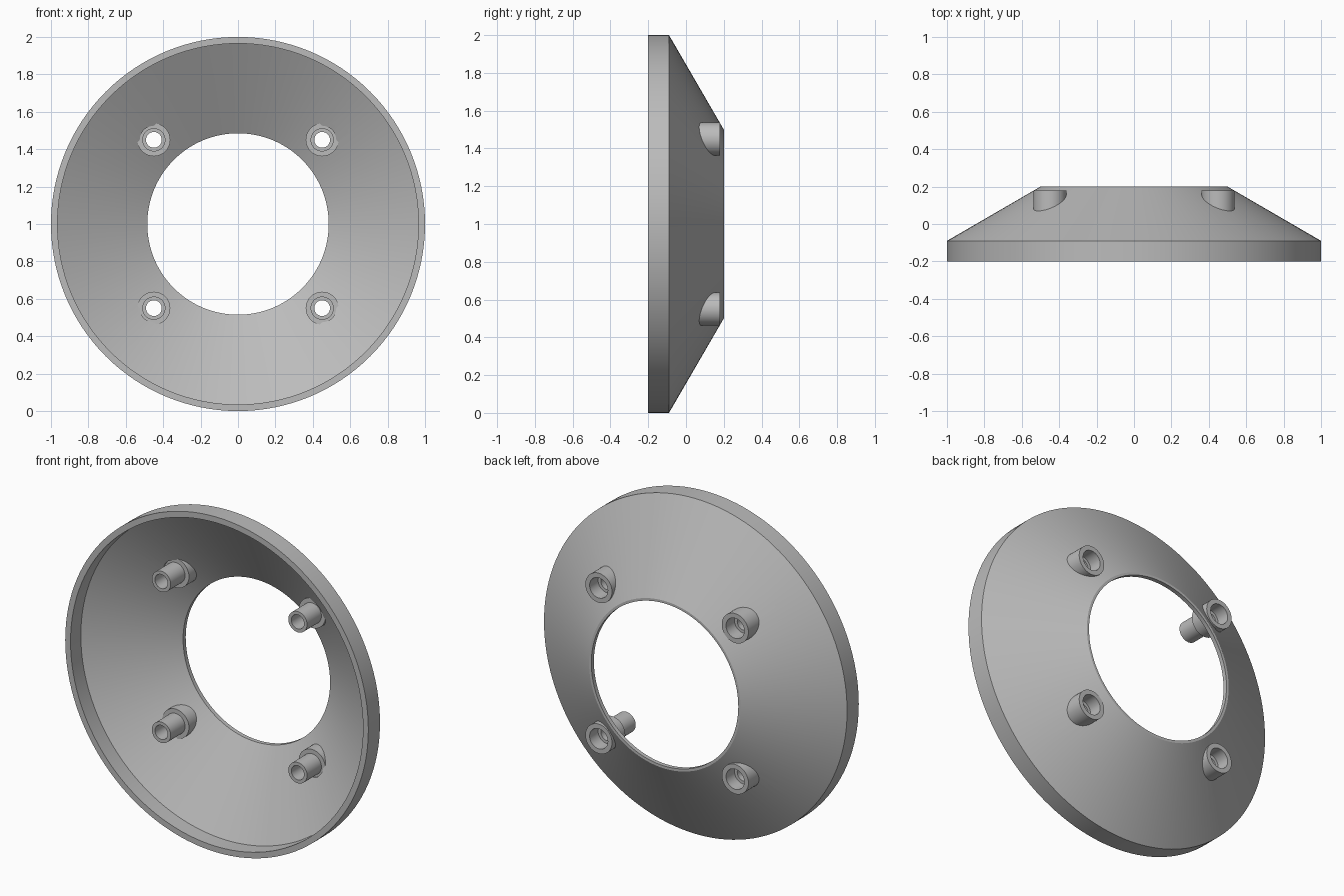
import bpy, bmesh, math
from mathutils import Vector

if "Cube" in bpy.data.objects:
    bpy.data.objects.remove(bpy.data.objects["Cube"], do_unlink=True)

grey = bpy.data.materials.new("plain grey")
grey.use_nodes = True
colour = (0.5, 0.5, 0.5, 1)
grey.diffuse_color = colour
grey.node_tree.nodes["Principled BSDF"].inputs["Base Color"].default_value = colour


def lathe(name, profile, centre, steps):
    """Revolve a closed (radius, y) profile about a line along y."""
    bm = bmesh.new()
    verts = [bm.verts.new((r, y, 0)) for r, y in profile]
    edges = [bm.edges.new((verts[i - 1], verts[i])) for i in range(len(verts))]
    bmesh.ops.spin(bm, geom=verts + edges, cent=(0, 0, 0), axis=(0, 1, 0),
                   angle=math.tau, steps=steps, use_duplicate=False)
    bmesh.ops.remove_doubles(bm, verts=bm.verts, dist=1e-5)
    bmesh.ops.dissolve_degenerate(bm, edges=bm.edges, dist=1e-6)
    bmesh.ops.recalc_face_normals(bm, faces=bm.faces)
    mesh = bpy.data.meshes.new(name)
    bm.to_mesh(mesh)
    bm.free()
    mesh.materials.append(grey)
    obj = bpy.data.objects.new(name, mesh)
    obj.location = Vector(centre)
    bpy.context.collection.objects.link(obj)
    return obj


def activate(obj):
    bpy.ops.object.select_all(action='DESELECT')
    obj.select_set(True)
    bpy.context.view_layer.objects.active = obj


# Thin conical shell with a straight outer rim and a round opening
shell = lathe("conical_shell", [(1, -0.2), (1, -0.09), (0.5, 0.2), (0.485, 0.2),
                                (0.485, 0.175), (0.965, -0.103), (0.965, -0.2)],
              (0, 0, 1), 128)
parts = [shell]

# Four counterbored screw posts, each set in a hole through the shell
post_profile = [(0.088, 0.055), (0.088, 0.18), (0.06, 0.18), (0.06, 0.1),
                (0.042, 0.1), (0.042, -0.08), (0.062, -0.08), (0.062, 0.055)]
for side, sx in (("left", 1), ("right", -1)):
    for level, sz in (("upper", 1), ("lower", -1)):
        centre = (0.45 * sx, 0, 1 + 0.45 * sz)
        bpy.ops.mesh.primitive_cylinder_add(vertices=32, radius=0.075, depth=1,
                                            location=centre,
                                            rotation=(math.pi / 2, 0, 0))
        cutter = bpy.context.object
        cutter.name = "post_hole_cutter"
        cutter.hide_render = True
        activate(shell)
        cut = shell.modifiers.new("post_hole", 'BOOLEAN')
        cut.operation = 'DIFFERENCE'
        cut.solver = 'EXACT'
        cut.object = cutter
        bpy.ops.object.modifier_apply(modifier=cut.name)
        bpy.data.objects.remove(cutter, do_unlink=True)
        parts.append(lathe(f"{level}_{side}_screw_post", post_profile, centre, 40))

for part in parts:
    activate(part)
    bpy.ops.object.shade_smooth_by_angle(angle=math.radians(25))
